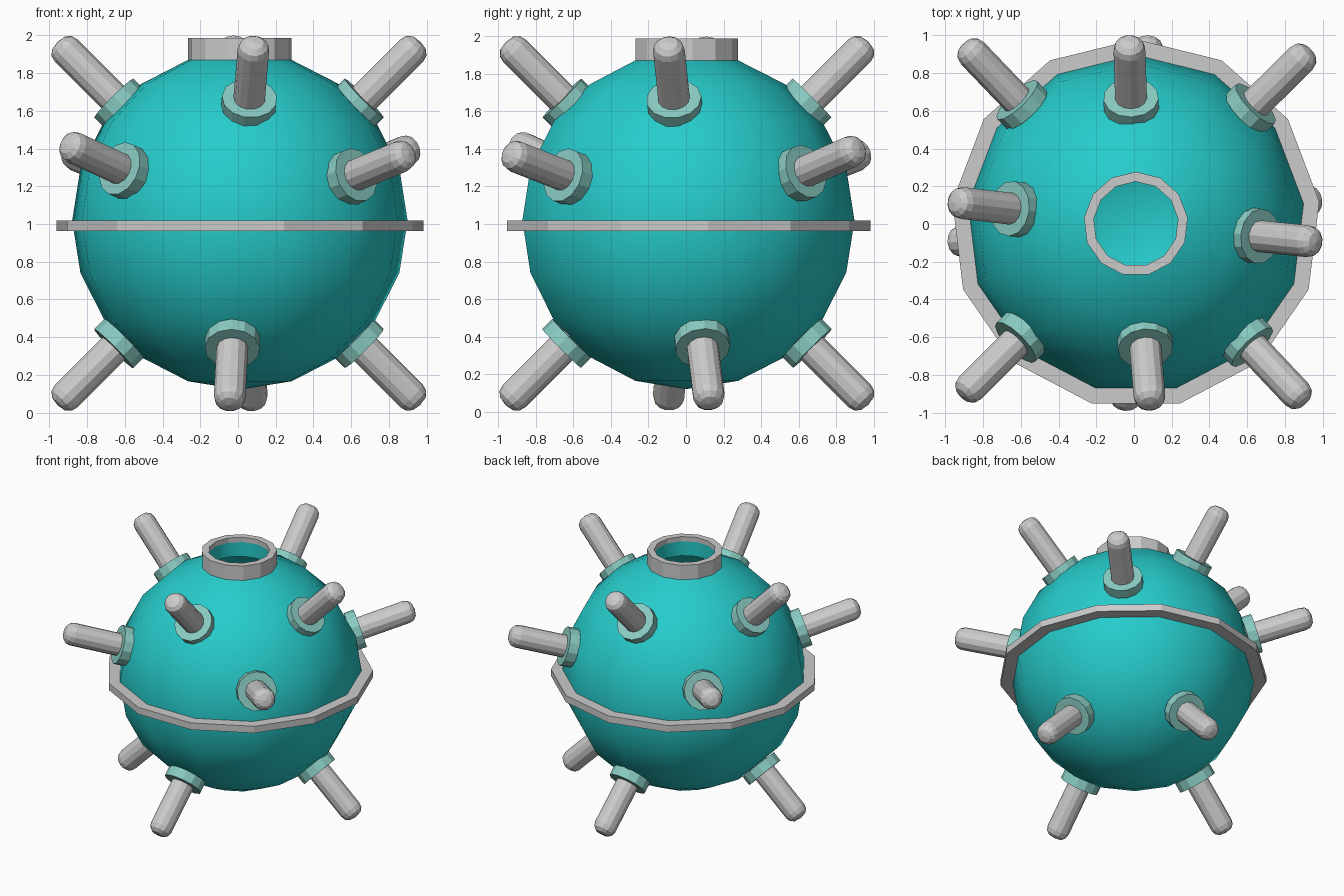
import bpy, bmesh, math
from mathutils import Vector, Matrix

if "Cube" in bpy.data.objects:
    bpy.data.objects.remove(bpy.data.objects["Cube"])

SIDES = 13
BODY_C = Vector((0.01, 0.0, 1.018))
SPIKE_C = Vector((0.005, 0.005, 1.003))
R = 0.896


def material(name, rgb):
    m = bpy.data.materials.new(name)
    m.diffuse_color = (*rgb, 1)
    m.use_nodes = True
    m.node_tree.nodes["Principled BSDF"].inputs["Base Color"].default_value = m.diffuse_color
    return m


def lathe(name, profile, matrix, mat=None, closed=False, smooth=False):
    """Revolve (radius, height) points round z; the first side point lies on +y."""
    bm = bmesh.new()
    rings = []
    for r, z in profile:
        if r < 1e-5:
            rings.append([bm.verts.new((0, 0, z))] * SIDES)
        else:
            rings.append([bm.verts.new((r * math.sin(a), r * math.cos(a), z))
                          for a in (2 * math.pi * k / SIDES for k in range(SIDES))])
    pairs = list(zip(rings, rings[1:]))
    if closed:
        pairs.append((rings[-1], rings[0]))
    for lo, hi in pairs:
        for k in range(SIDES):
            n = (k + 1) % SIDES
            quad = [lo[k], lo[n], hi[n], hi[k]]
            bm.faces.new(list(dict.fromkeys(quad)))
    bmesh.ops.recalc_face_normals(bm, faces=bm.faces)
    me = bpy.data.meshes.new(name)
    bm.to_mesh(me)
    bm.free()
    ob = bpy.data.objects.new(name, me)
    ob.matrix_world = matrix
    bpy.context.collection.objects.link(ob)
    if mat:
        me.materials.append(mat)
    if smooth:
        bpy.ops.object.select_all(action='DESELECT')
        ob.select_set(True)
        bpy.context.view_layer.objects.active = ob
        bpy.ops.object.shade_smooth_by_angle(angle=math.radians(40))
    return ob


teal = material("teal", (0.02, 0.6, 0.6))
pale = material("pale_teal", (0.25, 0.6, 0.54))
body_m = Matrix.Translation(BODY_C)


# Hollow body: sphere open at the top, with an inner wall and neck lining
def arc(radius, lo, hi):
    return [(radius * math.cos(math.radians(a)), radius * math.sin(math.radians(a)))
            for a in range(lo, hi + 1, 18)]


outer = arc(R, -90, 72)
inner = arc(R - 0.045, -90, 54)[::-1]
lining = [(0.226, 0.965), (0.226, 0.815)]
lathe("body", outer + [(0.25, 0.86), (0.227, 0.965)] + lining + inner,
      body_m, teal, smooth=True)

# Neck round the opening and flat band at the equator
lathe("neck_ring", [(0.277, 0.852), (0.277, 0.969), (0.225, 0.969), (0.228, 0.852)],
      body_m, closed=True)
lathe("equator_band", [(R - 0.02, -0.055), (0.98, -0.055), (0.98, 0), (R - 0.02, 0)],
      body_m, closed=True)

# Spikes: four upper, four lower, four diagonal just above the band
directions = {
    "upper_right": (0.95, -0.10, 0.95), "upper_left": (-0.95, 0.11, 0.95),
    "upper_front": (0.08, -0.95, 0.95), "upper_back": (-0.03, 0.95, 0.95),
    "lower_right": (0.95, 0.12, -0.95), "lower_left": (-0.95, -0.10, -0.95),
    "lower_front": (-0.05, -0.95, -0.95), "lower_back": (0.07, 0.95, -0.95),
    "diagonal_front_left": (-0.87, -0.87, 0.40),
    "diagonal_front_right": (0.87, -0.92, 0.36),
    "diagonal_back_right": (0.90, 0.89, 0.39),
    "diagonal_back_left": (-0.88, 0.92, 0.37),
}
rod = [(0, 0.86), (0.085, 0.86), (0.085, 1.30), (0.076, 1.334), (0.05, 1.357), (0, 1.366)]
collar = [(0, 0.865), (0.147, 0.865), (0.147, 0.942), (0, 0.942)]
for name, d in directions.items():
    m = Matrix.Translation(SPIKE_C) @ Vector(d).to_track_quat('Z', 'Y').to_matrix().to_4x4()
    lathe(name + "_spike", rod, m)
    lathe(name + "_collar", collar, m, pale)
